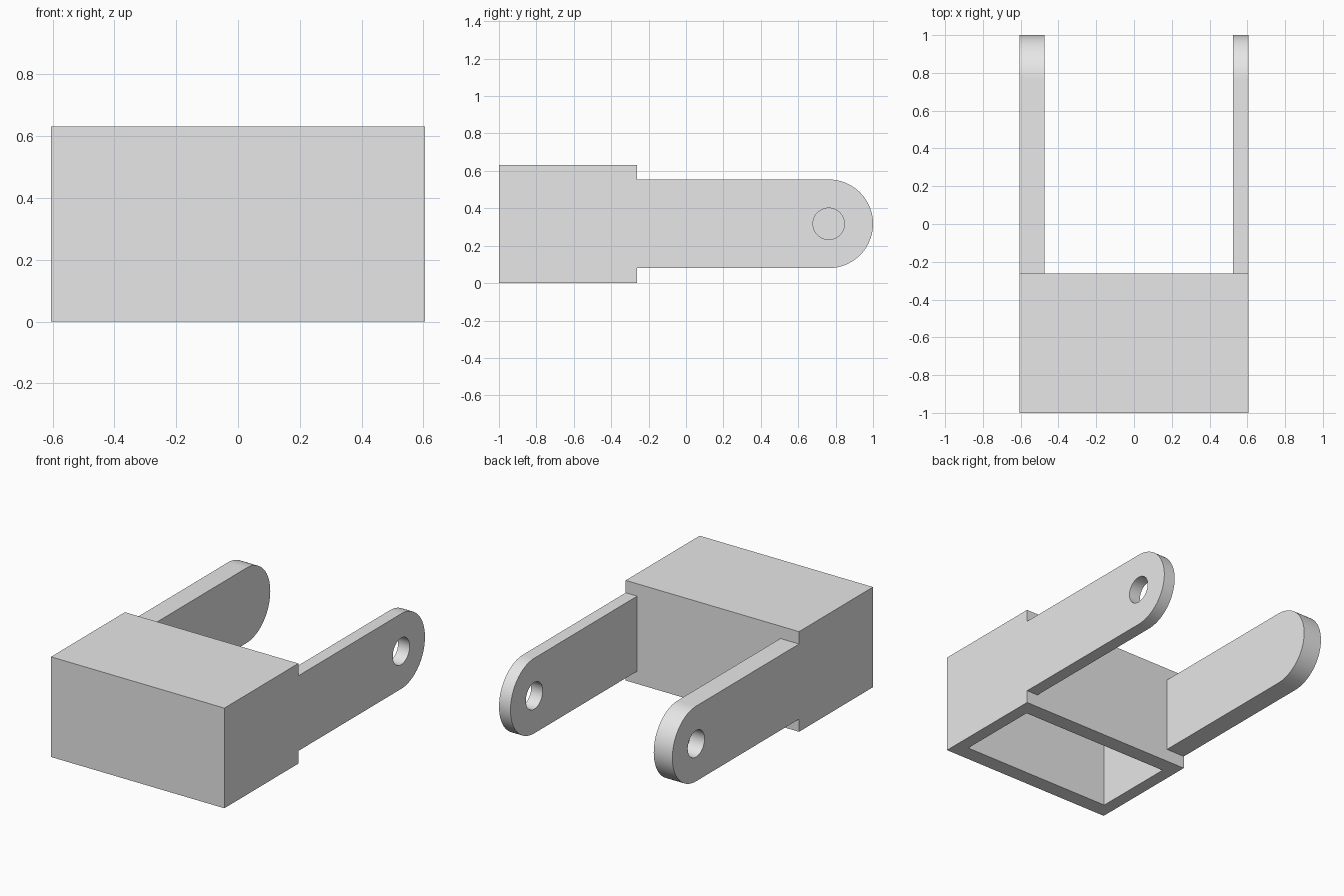
import bpy, bmesh, math

default = bpy.data.objects.get("Cube")
if default:
    bpy.data.objects.remove(default, do_unlink=True)

HALF_W = 0.605              # half width of the bracket
HEIGHT = 0.632
BACK = -0.263               # rear face of the box
PIN_Y, PIN_Z = 0.763, 0.317
ARM_R, HOLE_R = 0.237, 0.084

grey = bpy.data.materials.new("light grey")
grey.diffuse_color = (0.8, 0.8, 0.8, 1)
grey.use_nodes = True
grey.node_tree.nodes["Principled BSDF"].inputs["Base Color"].default_value = (0.8, 0.8, 0.8, 1)


def prism(name, profile, x0, x1):
    """Extrude a (y, z) outline along x."""
    bm = bmesh.new()
    face = bm.faces.new([bm.verts.new((x0, y, z)) for y, z in profile])
    out = bmesh.ops.extrude_face_region(bm, geom=[face])
    moved = [v for v in out["geom"] if isinstance(v, bmesh.types.BMVert)]
    bmesh.ops.translate(bm, verts=moved, vec=(x1 - x0, 0, 0))
    bmesh.ops.recalc_face_normals(bm, faces=bm.faces[:])
    mesh = bpy.data.meshes.new(name)
    bm.to_mesh(mesh)
    bm.free()
    mesh.materials.append(grey)
    obj = bpy.data.objects.new(name, mesh)
    bpy.context.collection.objects.link(obj)
    return obj


def rect(y0, y1, z0, z1):
    return [(y0, z0), (y1, z0), (y1, z1), (y0, z1)]


def arc(radius, start, end, steps):
    angles = [start + (end - start) * i / steps for i in range(steps + 1)]
    return [(PIN_Y + radius * math.cos(a), PIN_Z + radius * math.sin(a)) for a in angles]


def combine(target, tool, operation):
    """Apply a boolean and discard the tool."""
    mod = target.modifiers.new(operation.lower(), 'BOOLEAN')
    mod.operation = operation
    mod.solver = 'EXACT'
    mod.object = tool
    bpy.ops.object.select_all(action='DESELECT')
    bpy.context.view_layer.objects.active = target
    target.select_set(True)
    bpy.ops.object.modifier_apply(modifier=mod.name)
    bpy.data.objects.remove(tool, do_unlink=True)


# Box, hollowed from below
bracket = prism("fork_bracket", rect(-1, BACK, 0, HEIGHT), -HALF_W, HALF_W)
combine(bracket, prism("cavity", rect(-0.9, BACK - 0.1, -0.1, 0.55),
                       -HALF_W + 0.08, HALF_W - 0.08), 'DIFFERENCE')

# Round-ended arms, rooted in the rear wall: thick one on -x, thin one on +x
arm_profile = arc(ARM_R, -math.pi / 2, math.pi / 2, 40)
arm_profile += [(BACK - 0.05, PIN_Z + ARM_R), (BACK - 0.05, PIN_Z - ARM_R)]
combine(bracket, prism("thick_arm", arm_profile, -HALF_W, -0.475), 'UNION')
combine(bracket, prism("thin_arm", arm_profile, HALF_W - 0.08, HALF_W), 'UNION')

# Pin holes: blind from outside in the thick arm, through the thin arm
hole_profile = arc(HOLE_R, 0, 2 * math.pi, 48)[:-1]
combine(bracket, prism("blind_hole", hole_profile, -HALF_W - 0.1, -0.505), 'DIFFERENCE')
combine(bracket, prism("through_hole", hole_profile, 0.4, HALF_W + 0.1), 'DIFFERENCE')

bpy.ops.object.shade_smooth_by_angle(angle=math.radians(30))
